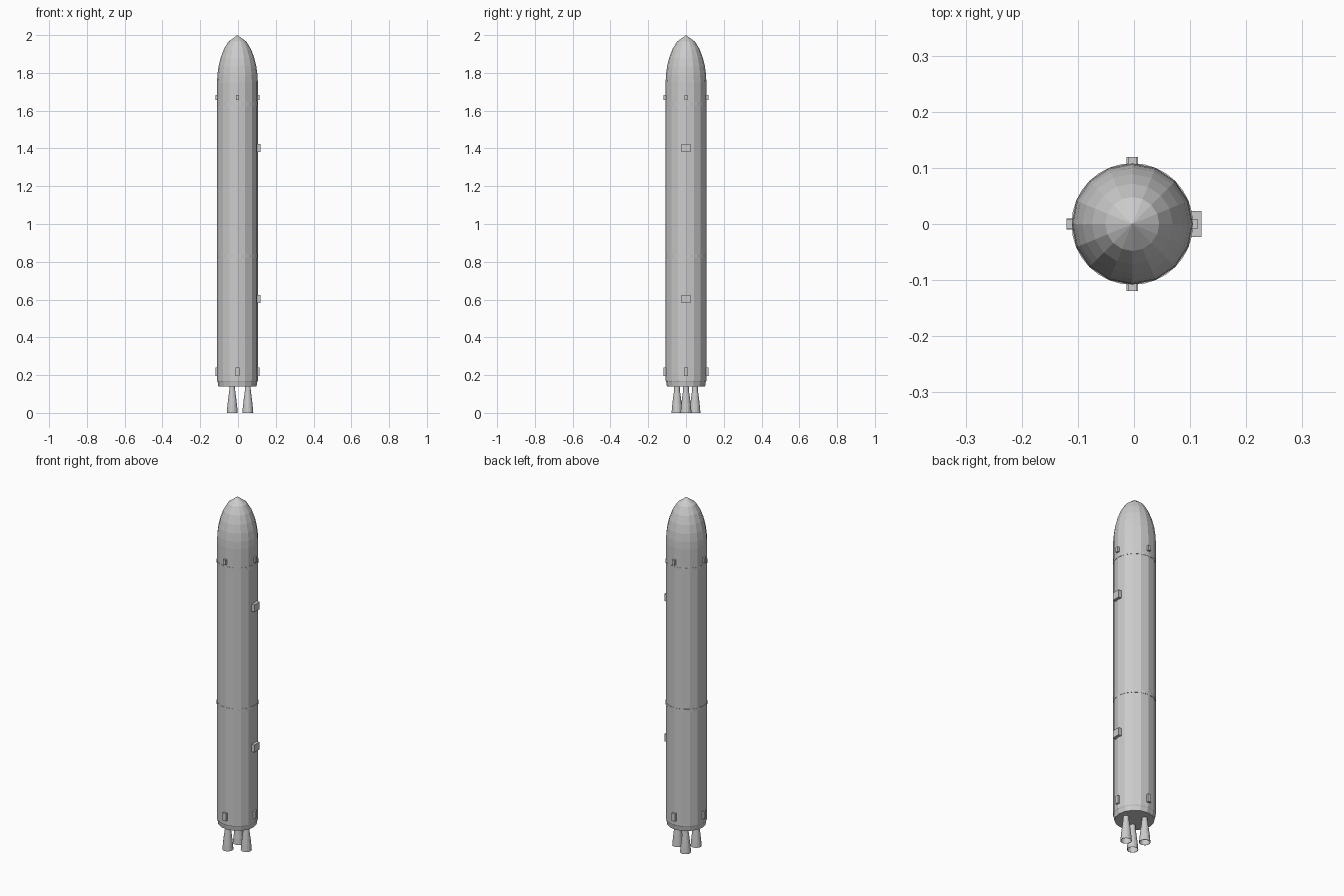
import bpy, bmesh, math

if "Cube" in bpy.data.objects:
    bpy.data.objects.remove(bpy.data.objects["Cube"])

CX = -0.003   # body axis, offset because the raceway boxes stick out on +x
R = 0.108

grey = bpy.data.materials.new("light_grey")
grey.diffuse_color = (0.6, 0.6, 0.6, 1)
grey.use_nodes = True
grey.node_tree.nodes["Principled BSDF"].inputs["Base Color"].default_value = grey.diffuse_color


def finish(name, bm):
    bmesh.ops.recalc_face_normals(bm, faces=bm.faces)
    me = bpy.data.meshes.new(name)
    bm.to_mesh(me)
    bm.free()
    me.materials.append(grey)
    ob = bpy.data.objects.new(name, me)
    bpy.context.collection.objects.link(ob)
    return ob


def lathe(name, profile, x=CX, y=0.0, sides=16, closed=False):
    """Revolve (radius, z) points; zero radius makes a pole."""
    bm = bmesh.new()
    rings = []
    for r, z in profile:
        if r == 0:
            rings.append([bm.verts.new((x, y, z))] * sides)
        else:
            rings.append([bm.verts.new((x + r * math.cos(2 * math.pi * i / sides),
                                        y + r * math.sin(2 * math.pi * i / sides), z))
                          for i in range(sides)])
    pairs = list(zip(rings, rings[1:]))
    if closed:
        pairs.append((rings[-1], rings[0]))
    for a, b in pairs:
        for i in range(sides):
            j = (i + 1) % sides
            quad = list(dict.fromkeys([a[i], a[j], b[j], b[i]]))
            if len(quad) > 2:
                bm.faces.new(quad)
    return finish(name, bm)


def box(name, centre, size):
    bm = bmesh.new()
    bmesh.ops.create_cube(bm, size=1)
    for v in bm.verts:
        v.co = [c + p * s for c, p, s in zip(centre, v.co, size)]
    return finish(name, bm)


# Hull: base plate, tapered skirt, straight tank and rounded nose
lathe("hull", [(0, 0.14), (0.101, 0.14), (0.105, 0.165), (R, 0.17), (R, 1.75),
               (0.106, 1.79), (0.100, 1.835), (0.089, 1.88),
               (0.072, 1.925), (0.048, 1.965), (0, 2.0)])

# Stage seams: thin rings just breaking the hull surface
for name, z in (("lower_seam", 0.83), ("upper_seam", 1.635)):
    lathe(name, [(0.100, z - 0.008), (R + 0.0003, z - 0.008),
                 (R + 0.0003, z + 0.008), (0.100, z + 0.008)], sides=32, closed=True)

# Three engine bells, open at the bottom
for k in range(3):
    a = 2 * math.pi * k / 3
    lathe(f"engine_bell_{k + 1}",
          [(0, 0.145), (0.014, 0.145), (0.016, 0.115), (0.022, 0.07), (0.026, 0.035),
           (0.029, 0.0), (0.027, 0.0), (0.020, 0.06), (0, 0.10)],
          CX + 0.055 * math.cos(a), 0.055 * math.sin(a))

# Thruster blocks: four around the nose base and four around the tail
for level, z, w, h in (("upper", 1.67, 0.016, 0.028), ("lower", 0.217, 0.02, 0.044)):
    for side, dx, dy in (("right", 1, 0), ("back", 0, 1), ("left", -1, 0), ("front", 0, -1)):
        size = (0.022, w, h) if dx else (w, 0.022, h)
        box(f"{level}_{side}_thruster", (CX + dx * 0.106, dy * 0.108, z), size)

# Attachment brackets on the right side
for name, z in (("lower_bracket", 0.603), ("upper_bracket", 1.403)):
    box(name, (0.108, 0, z), (0.024, 0.046, 0.042))
